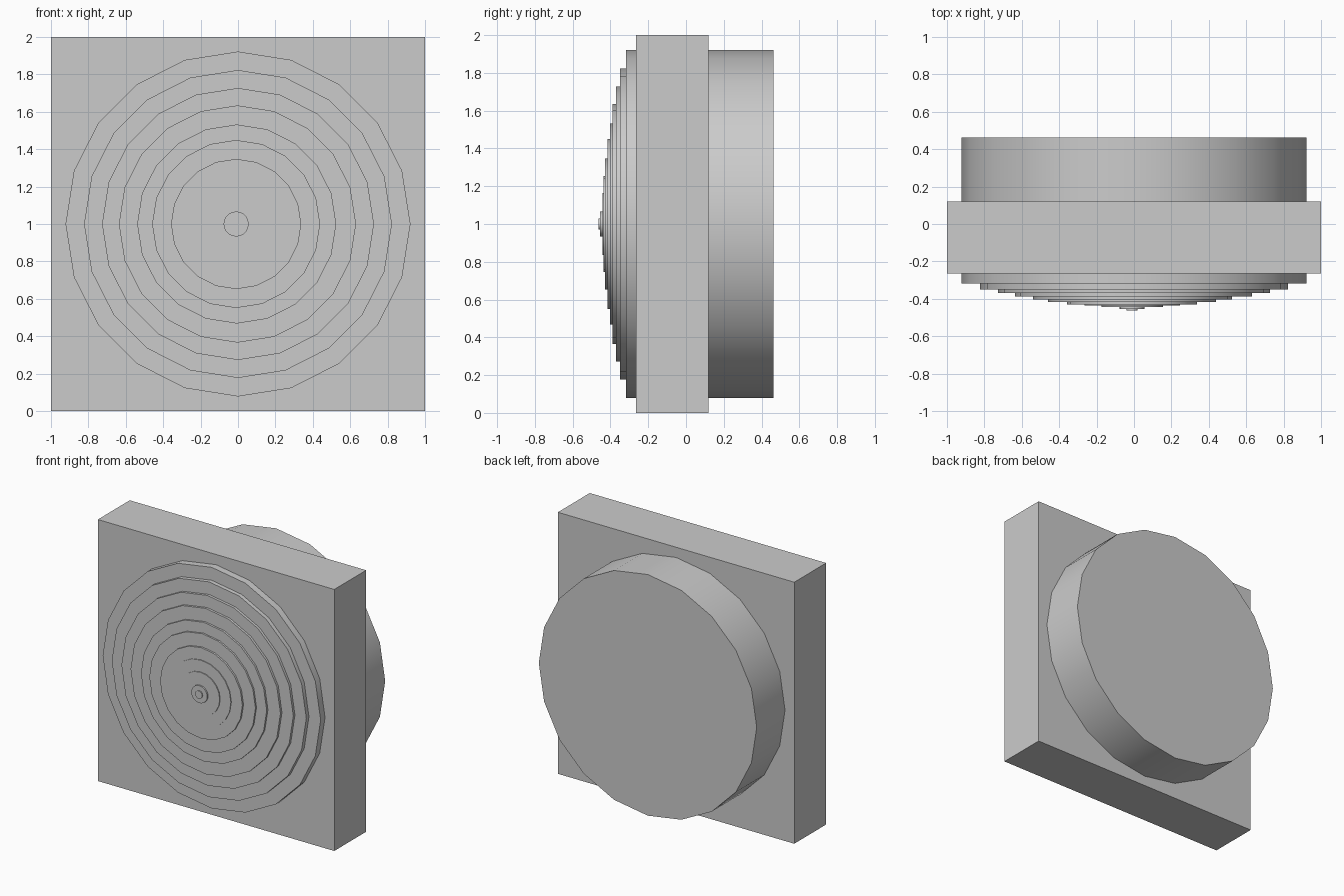
import bpy, bmesh, math

if "Cube" in bpy.data.objects:
    bpy.data.objects.remove(bpy.data.objects["Cube"])

SIDES = 20


def finish(name, bm):
    bmesh.ops.recalc_face_normals(bm, faces=bm.faces)
    mesh = bpy.data.meshes.new(name)
    bm.to_mesh(mesh)
    bm.free()
    obj = bpy.data.objects.new(name, mesh)
    bpy.context.collection.objects.link(obj)
    return obj


def lathe(name, profile):
    """Closed turned solid along y; profile = (radius, y, centre x)."""
    bm = bmesh.new()
    rings = []
    for r, y, cx in profile:
        rings.append([bm.verts.new((cx + r * math.cos(2 * math.pi * i / SIDES), y,
                                    1 + r * math.sin(2 * math.pi * i / SIDES)))
                      for i in range(SIDES)])
    for a, b in zip(rings, rings[1:]):
        for i in range(SIDES):
            j = (i + 1) % SIDES
            bm.faces.new((a[i], a[j], b[j], b[i]))
    bm.faces.new(rings[0])
    bm.faces.new(rings[-1])
    obj = finish(name, bm)
    bpy.ops.object.select_all(action='DESELECT')
    obj.select_set(True)
    bpy.context.view_layer.objects.active = obj
    bpy.ops.object.shade_smooth_by_angle(angle=math.radians(30))
    return obj


# Square mounting plate
bm = bmesh.new()
bmesh.ops.create_cube(bm, size=1)
for v in bm.verts:
    v.co = (v.co.x * 2, v.co.y * 0.385 - 0.0725, v.co.z * 2 + 1)
finish("mounting_plate", bm)

# Round housing at the back
lathe("rear_housing", [(0.922, 0.12, 0), (0.922, 0.462, 0)])

# Stepped lens: radius, front y and centre x of each step
steps = [(0.922, -0.318, 0), (0.823, -0.350, 0), (0.727, -0.370, 0),
         (0.634, -0.388, -0.003), (0.532, -0.403, -0.007), (0.449, -0.416, -0.01),
         (0.348, -0.430, -0.01), (0.255, -0.436, -0.01), (0.165, -0.443, -0.01),
         (0.067, -0.454, -0.01), (0.03, -0.462, -0.01)]
profile = []
back = -0.265
for r, front, cx in steps:
    profile += [(r, back, cx), (r, front, cx)]
    back = front
lathe("stepped_lens", profile)
